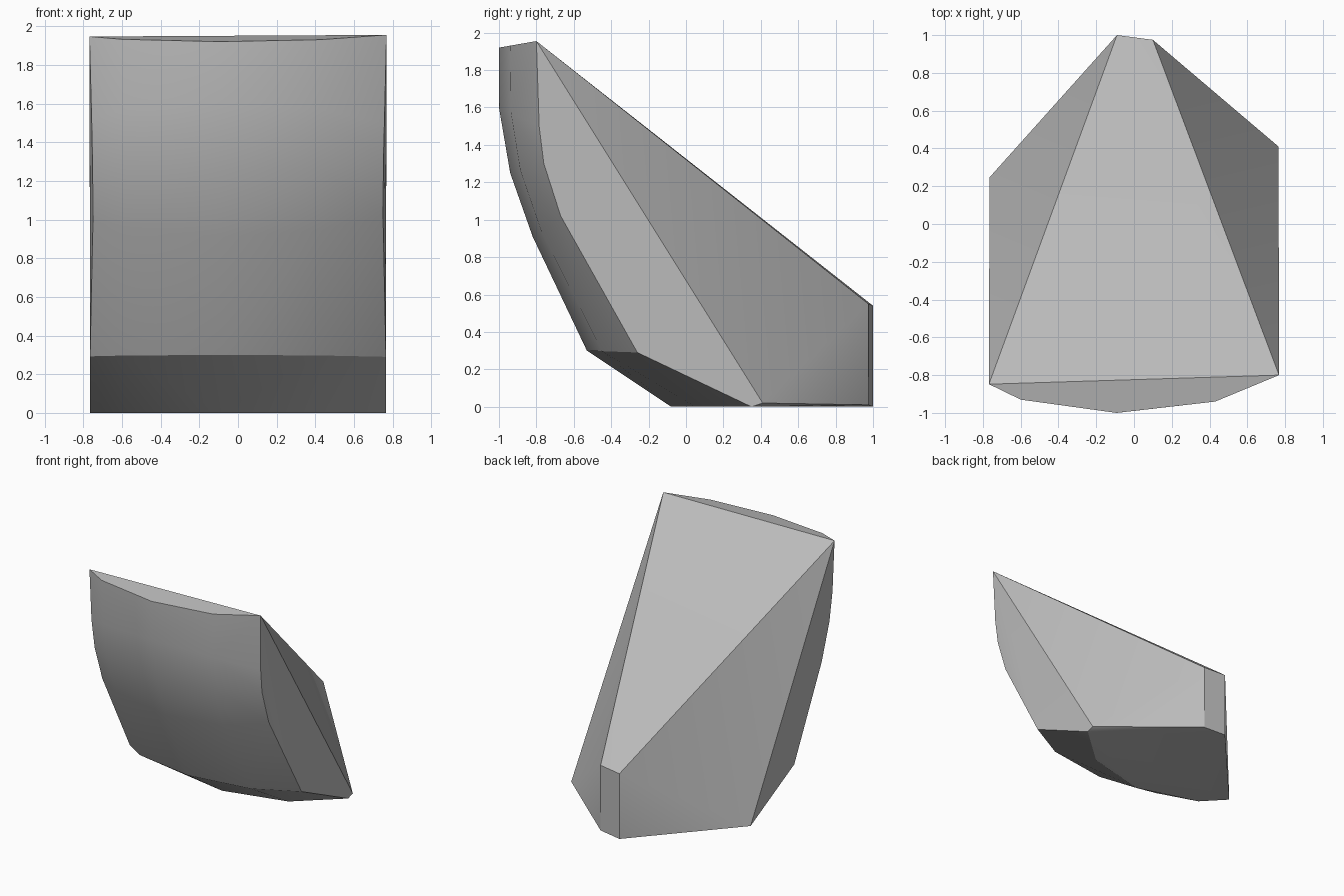
import bpy
import bmesh
from math import radians

cube = bpy.data.objects.get("Cube")
if cube:
    bpy.data.objects.remove(cube, do_unlink=True)

# One plain grey stone colour
stone = bpy.data.materials.new("grey stone")
stone.use_nodes = True
colour = (0.5, 0.5, 0.5, 1)
stone.diffuse_color = colour
stone.node_tree.nodes["Principled BSDF"].inputs["Base Color"].default_value = colour

# Bowed front: each row has height, centre depth, bulge, side lift, half width
rows = [
    (1.92, -1.0, 0.2, 0.035, 0.768),
    (1.6, -1.0, 0.215, -0.1, 0.757),
    (1.25, -0.94, 0.18, 0.05, 0.752),
    (0.91, -0.82, 0.15, 0.11, 0.75),
    (0.3, -0.53, 0.27, -0.01, 0.765),
    (0.0, -0.08, 0.43, 0.0, 0.765),
]
# Columns across the front: sideways position and how far back they fall
columns = [(-1, 0.76), (-0.78, 0.35), (-0.12, 0), (0.56, 0.3), (1, 1)]

points = []
for height, depth, bulge, lift, half in rows:
    for across, fall in columns:
        points.append((across * half, depth + bulge * fall, height + lift * fall))

# Rear ridge end, its foot, and the two rear side corners
points += [
    (-0.09, 1.0, 0.54), (0.1, 0.975, 0.55),
    (-0.09, 1.0, 0.0), (0.1, 0.975, 0.01),
    (-0.765, 0.23, 0.01), (0.765, 0.41, 0.02),
]

# Wrap the faceted boulder around the points
bm = bmesh.new()
for point in points:
    bm.verts.new(point)
hull = bmesh.ops.convex_hull(bm, input=bm.verts[:])
spare = {g for g in hull["geom_interior"] + hull["geom_unused"]
         if isinstance(g, bmesh.types.BMVert)}
bmesh.ops.delete(bm, geom=list(spare), context="VERTS")
bmesh.ops.dissolve_limit(bm, angle_limit=radians(1.5),
                         verts=bm.verts[:], edges=bm.edges[:])
bmesh.ops.recalc_face_normals(bm, faces=bm.faces[:])

mesh = bpy.data.meshes.new("boulder")
bm.to_mesh(mesh)
bm.free()
mesh.materials.append(stone)
boulder = bpy.data.objects.new("boulder", mesh)
bpy.context.collection.objects.link(boulder)

# Soft front, crisp main edges
bpy.context.view_layer.objects.active = boulder
boulder.select_set(True)
bpy.ops.object.shade_smooth_by_angle(angle=radians(27))
